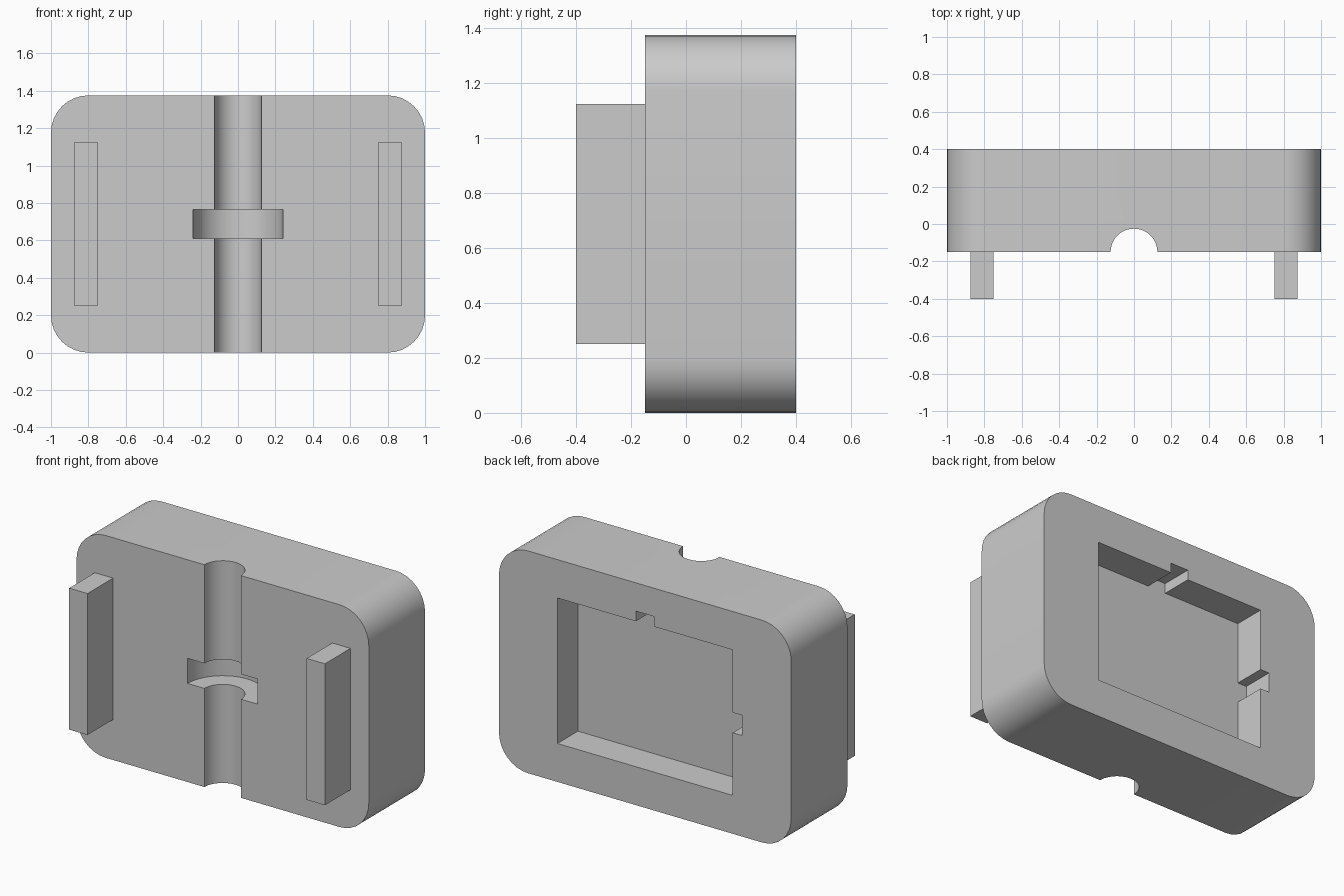
import bpy
import bmesh
import math

old = bpy.data.objects.get("Cube")
if old:
    bpy.data.objects.remove(old, do_unlink=True)

HEIGHT = 1.375
MID = HEIGHT / 2
FRONT, BACK = -0.15, 0.4

grey = bpy.data.materials.new("plain_grey")
grey.use_nodes = True
colour = (0.6, 0.6, 0.6, 1)
grey.diffuse_color = colour
grey.node_tree.nodes["Principled BSDF"].inputs["Base Color"].default_value = colour


def extrude_profile(name, points, y0, y1):
    """Solid from an (x, z) outline, running from y0 to y1."""
    bm = bmesh.new()
    face = bm.faces.new([bm.verts.new((x, y0, z)) for x, z in points])
    moved = bmesh.ops.extrude_face_region(bm, geom=[face])["geom"]
    bmesh.ops.translate(bm, vec=(0, y1 - y0, 0),
                        verts=[v for v in moved if isinstance(v, bmesh.types.BMVert)])
    bmesh.ops.recalc_face_normals(bm, faces=bm.faces)
    mesh = bpy.data.meshes.new(name)
    bm.to_mesh(mesh)
    bm.free()
    obj = bpy.data.objects.new(name, mesh)
    bpy.context.collection.objects.link(obj)
    mesh.materials.append(grey)
    return obj


def rounded_rectangle(half_x, half_z, radius, steps=8):
    corners = [(1, 1), (-1, 1), (-1, -1), (1, -1)]
    points = []
    for quarter, (sx, sz) in enumerate(corners):
        for i in range(steps + 1):
            a = math.radians(90) * (quarter + i / steps)
            points.append((sx * (half_x - radius) + radius * math.cos(a),
                           MID + sz * (half_z - radius) + radius * math.sin(a)))
    return points


def rectangle(x0, x1, half_z):
    return [(x0, MID - half_z), (x1, MID - half_z), (x1, MID + half_z), (x0, MID + half_z)]


def cylinder_cutter(name, radius, depth):
    bpy.ops.mesh.primitive_cylinder_add(vertices=48, radius=radius, depth=depth,
                                        location=(0, FRONT, MID))
    obj = bpy.context.object
    obj.name = name
    obj.data.materials.append(grey)
    return obj


# Rounded block
body = extrude_profile("body", rounded_rectangle(1, MID, 0.2), FRONT, BACK)

# Rear pocket outline with a key notch in the top and the right wall
w, h, n = 0.6, 0.45, 0.0625
pocket_outline = [
    (w, -h), (w, h), (n, h), (n, h + n), (-n, h + n), (-n, h),
    (-w, h), (-w, n), (-w - n, n), (-w - n, -n), (-w, -n), (-w, -h)]
pocket = extrude_profile("pocket_cutter", [(x, MID + z) for x, z in pocket_outline],
                         0.2, BACK + 0.1)

# Round channel and wider disc slot in the front
cutters = [pocket,
           cylinder_cutter("channel_cutter", 0.125, HEIGHT + 0.2),
           cylinder_cutter("disc_slot_cutter", 0.24, 0.155)]

bpy.ops.object.select_all(action="DESELECT")
bpy.context.view_layer.objects.active = body
body.select_set(True)
for cutter in cutters:
    mod = body.modifiers.new(cutter.name, "BOOLEAN")
    mod.operation = "DIFFERENCE"
    mod.solver = "EXACT"
    mod.object = cutter
    bpy.ops.object.modifier_apply(modifier=mod.name)
    bpy.data.objects.remove(cutter, do_unlink=True)
bpy.ops.object.shade_smooth_by_angle(angle=math.radians(30))

# Upright tabs on the front
for side, sign in (("left", 1), ("right", -1)):
    extrude_profile(side + "_tab", rectangle(sign * 0.75, sign * 0.875, 0.4375), -0.4, FRONT)
